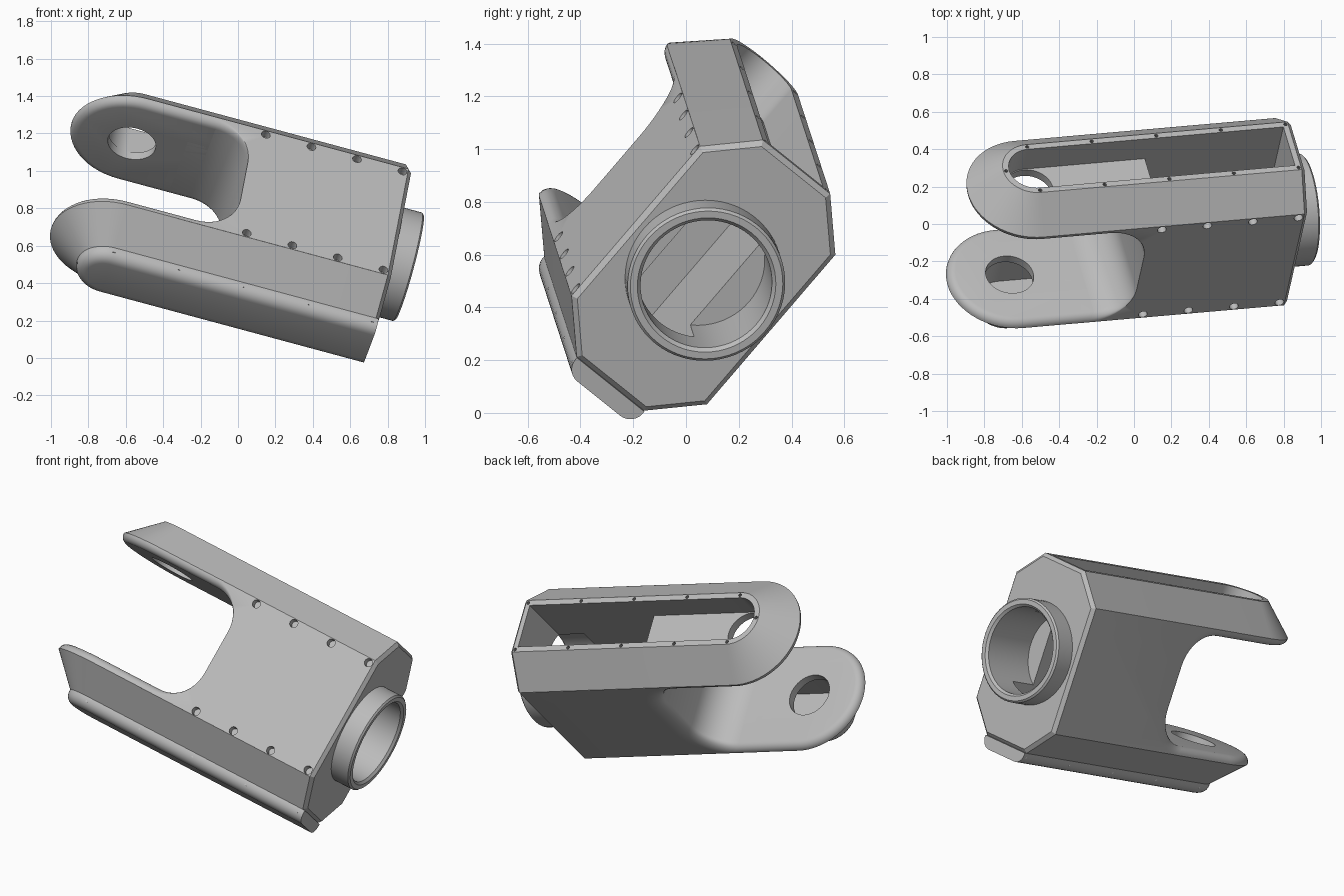
import bpy, bmesh
from math import sin, cos, pi, radians, sqrt
from mathutils import Vector, Euler, Matrix

cube = bpy.data.objects.get("Cube")
if cube:
    bpy.data.objects.remove(cube, do_unlink=True)

# Local frame: x along the length, y across the fork, z through the thickness
POSE = Euler((radians(51), radians(15), radians(5)), 'XYZ').to_matrix().to_4x4()
WIDTH, MID, HALF = 1.095, 0.446, 0.338
CHAMFER, INNER, FILLET = 0.17, 0.215, 0.045
PIN_X, END, FACE = -0.83, 0.62, 0.64
FLOOR, CORNER, SLOT, SLOT_END = -0.235, 0.2, 0.135, 0.59

metal = bpy.data.materials.new("grey metal")
metal.use_nodes = True
metal.diffuse_color = (0.5, 0.5, 0.5, 1)
metal.node_tree.nodes["Principled BSDF"].inputs["Base Color"].default_value = (0.5, 0.5, 0.5, 1)


def add_loft(bm, rings):
    """Skin a list of equal-length rings and cap both ends."""
    rows = [[bm.verts.new(p) for p in ring] for ring in rings]
    n = len(rows[0])
    for a, b in zip(rows, rows[1:]):
        for i in range(n):
            j = (i + 1) % n
            bm.faces.new((a[i], a[j], b[j], b[i]))
    bm.faces.new(rows[0])
    bm.faces.new(rows[-1])


def make(name, *lofts):
    bm = bmesh.new()
    for rings in lofts:
        add_loft(bm, rings)
    bmesh.ops.recalc_face_normals(bm, faces=bm.faces)
    me = bpy.data.meshes.new(name)
    bm.to_mesh(me)
    bm.free()
    me.materials.append(metal)
    ob = bpy.data.objects.new(name, me)
    bpy.context.collection.objects.link(ob)
    return ob


def circle(center, axis, r, n):
    rot = Vector((0, 0, 1)).rotation_difference(axis)
    return [center + rot @ Vector((r * cos(2 * pi * i / n), r * sin(2 * pi * i / n), 0)) for i in range(n)]


def rod(start, end, r, n=16):
    a, b = Vector(start), Vector(end)
    return [circle(a, b - a, r, n), circle(b, b - a, r, n)]


def lathe(profile, n=64):
    return [circle(Vector((x, WIDTH / 2, MID)), Vector((1, 0, 0)), r, n) for x, r in profile]


def stadium(y, half, end):
    """Square at one end, round at the pin end."""
    pts = [Vector((end, y, MID + half))]
    for i in range(33):
        a = pi / 2 + pi * i / 32
        pts.append(Vector((PIN_X + half * cos(a), y, MID + half * sin(a))))
    return pts + [Vector((end, y, MID - half))]


def mirror(rings):
    return [[Vector((p.x, WIDTH - p.y, p.z)) for p in ring] for ring in rings]


# Fork arms: chamfered outside, filleted inside
steps = [pi / 2 * i / 6 for i in range(7)]
arm_rings = [stadium(0, HALF - CHAMFER, END)]
arm_rings += [stadium(CHAMFER + FILLET * sin(a), HALF - FILLET * (1 - cos(a)), END) for a in steps]
lower_arm = make("lower_fork_arm", arm_rings)
upper_arm = make("upper_fork_arm", mirror(arm_rings))


# Core block with the rounded fork throat
def core_ring(z, d, k):
    r = CORNER + d
    cx, cy = FLOOR + k * d - r, INNER + CORNER
    low = CHAMFER - 0.0005
    half = [Vector((END, low, z)), Vector((-0.55, low, z)), Vector((-0.55, INNER - d, z))]
    for i in range(13):
        a = pi / 2 * i / 12
        half.append(Vector((cx + r * sin(a), cy - r * cos(a), z)))
    return half + mirror([half[::-1]])[0]


core_rings = [core_ring(MID - HALF + FILLET * (1 - cos(a)), FILLET * (1 - sin(a)), 2.2) for a in steps]
core_rings += [core_ring(MID + HALF - FILLET * (1 - cos(a)), FILLET * (1 - sin(a)), 0) for a in steps[::-1]]
core = make("body_core", core_rings)


# End plate with a small bevel
def octagon(x, inset):
    w, h, c = WIDTH / 2 - inset, HALF - inset, CHAMFER - inset * 0.586
    quarter = [(w, h - c), (w - c, h)]
    pts = quarter + [(-a, b) for a, b in quarter[::-1]]
    pts += [(-a, -b) for a, b in pts]
    return [Vector((x, WIDTH / 2 + a, MID + b)) for a, b in pts]


end_plate = make("end_plate", [octagon(END, 0), octagon(FACE, 0.02)])

# Bearing collar
collar = make("bearing_collar", lathe([(0.6, 0.3), (0.752, 0.3), (0.762, 0.29)]))

# Cover over the lower pocket, with a rounded edge
rim = HALF - CHAMFER
cover_rings = [stadium(0, rim, FACE - 0.005)]
cover_rings += [stadium(-0.01 - 0.06 * sin(a), rim - 0.06 * (1 - cos(a)), FACE - 0.005) for a in steps]
cover = make("pocket_cover", cover_rings)

# Screw places around the pocket rim
line = rim - 0.016
rim_spots = [(PIN_X + 0.359 * i, MID + s * line) for i in range(5) for s in (-1, 1)]
rim_spots.append((PIN_X - line, MID))
screws = make("cover_screws", *[rod((x, 0.01, z), (x, -0.03, z), 0.015) for x, z in rim_spots])

# Cutters: pockets, through slot, pin hole, bore and screw holes
arm_slot = [stadium(-0.1, SLOT, SLOT_END), stadium(0.165, SLOT, SLOT_END)]
slot_box = [[Vector((x, y, MID + s)) for x, s in
             ((-0.155, -SLOT), (SLOT_END, -SLOT), (SLOT_END, SLOT), (-0.155, SLOT))] for y in (-0.2, 1.3)]
pockets = make("pocket_cutter", arm_slot, mirror(arm_slot))
deep_slot = make("slot_cutter", slot_box)
pin_hole = make("pin_cutter", rod((PIN_X, -0.3, MID), (PIN_X, 1.4, MID), 0.13, 48))
bore = make("bore_cutter", lathe([(0.42, 0.25), (0.748, 0.25), (0.8, 0.3)]))
top = MID + HALF
face_holes = make("face_hole_cutter", *[rod((-0.168 + 0.253 * i, y, top - 0.05), (-0.168 + 0.253 * i, y, top + 0.05), 0.024, 20)
                                        for i in range(4) for y in (0.197, WIDTH - 0.197)])
rim_holes = make("rim_hole_cutter", *[rod((x, WIDTH - 0.04, z), (x, WIDTH + 0.04, z), 0.01, 10) for x, z in rim_spots])
cutters = [pockets, deep_slot, pin_hole, bore, face_holes, rim_holes]
for c in cutters:
    c.hide_render = True


def cut(ob, tools):
    bpy.context.view_layer.objects.active = ob
    for tool in tools:
        m = ob.modifiers.new("cut", 'BOOLEAN')
        m.operation, m.solver, m.object = 'DIFFERENCE', 'EXACT', tool
        bpy.ops.object.modifier_apply(modifier=m.name)


cut(lower_arm, [pockets, deep_slot, pin_hole, face_holes])
cut(upper_arm, [pockets, deep_slot, pin_hole, face_holes, rim_holes])
cut(core, [deep_slot, bore, face_holes])
cut(end_plate, [bore])
cut(collar, [bore])
for c in cutters:
    bpy.data.objects.remove(c, do_unlink=True)

# Tilt every part into its pose and smooth the round surfaces
for ob in (lower_arm, upper_arm, core, end_plate, collar, cover, screws):
    ob.data.transform(POSE)
    bpy.ops.object.select_all(action='DESELECT')
    ob.select_set(True)
    bpy.context.view_layer.objects.active = ob
    bpy.ops.object.shade_smooth_by_angle(angle=radians(30))
